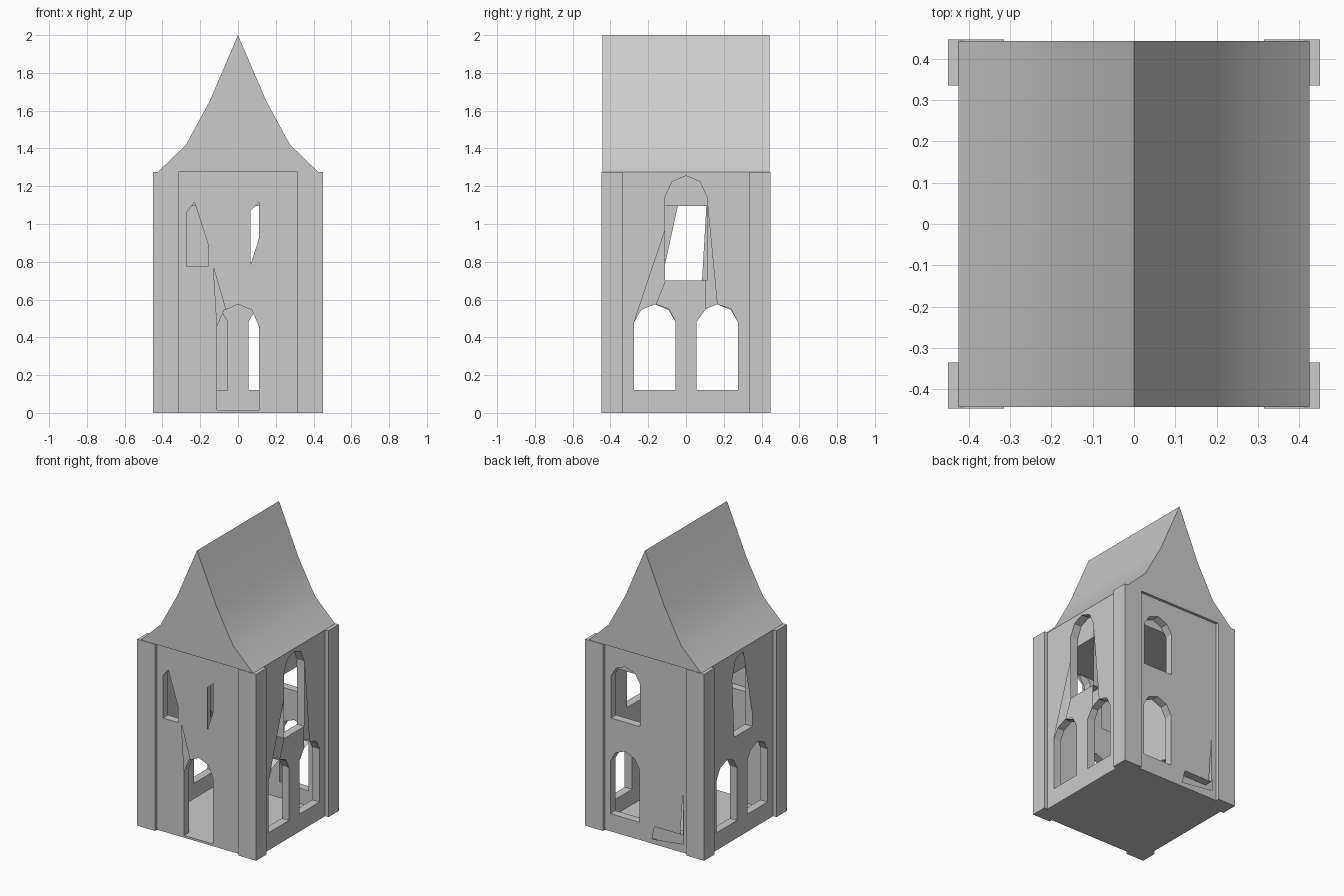
import bpy, bmesh
from mathutils import Vector
from mathutils.geometry import tessellate_polygon

if "Cube" in bpy.data.objects:
    bpy.data.objects.remove(bpy.data.objects["Cube"])

W, IN = 0.425, 0.37          # outer and inner wall planes
EAVE, CEIL, FLOOR = 1.275, 1.095, 0.015


def finish(name, bm, smooth=False):
    me = bpy.data.meshes.new(name)
    bm.to_mesh(me)
    bm.free()
    ob = bpy.data.objects.new(name, me)
    bpy.context.collection.objects.link(ob)
    if smooth:
        bpy.ops.object.select_all(action='DESELECT')
        ob.select_set(True)
        bpy.context.view_layer.objects.active = ob
        bpy.ops.object.shade_smooth_by_angle(angle=0.6)
    return ob


def add_face(bm, pts, toward):
    f = bm.faces.new([bm.verts.new(p) for p in pts])
    f.normal_update()
    if f.normal.dot(toward) < 0:
        f.normal_flip()


def prism(name, profile, a, b, place, smooth=False):
    bm = bmesh.new()
    r0 = [bm.verts.new(place(p, q, a)) for p, q in profile]
    r1 = [bm.verts.new(place(p, q, b)) for p, q in profile]
    bm.faces.new(r0)
    bm.faces.new(r1)
    n = len(profile)
    for i in range(n):
        j = (i + 1) % n
        bm.faces.new((r0[i], r0[j], r1[j], r1[i]))
    bmesh.ops.recalc_face_normals(bm, faces=bm.faces)
    return finish(name, bm, smooth)


def arch(c, z0, spring, top):
    """Five-point arched opening, 0.22 wide."""
    return [(c - .11, z0), (c - .11, spring), (c - .073, top - .03), (c, top),
            (c + .073, top - .03), (c + .11, spring), (c + .11, z0)]


def clip(hole):
    """Cut an opening flat at ceiling height."""
    out = []
    for i, (u, z) in enumerate(hole):
        pu, pz = hole[i - 1]
        if (pz > CEIL - .001) != (z > CEIL - .001):
            t = (CEIL - .001 - pz) / (z - pz)
            out.append((pu + (u - pu) * t, CEIL - .001))
        if z <= CEIL - .001:
            out.append((u, z))
    return out


def wall(name, place, outer_holes, holes):
    out = (place(0, 0, W) - place(0, 0, 0)).normalized()
    bm = bmesh.new()
    # outer skin, then inner room face
    for dist, half, z0, hs, n in ((W, W, 0, outer_holes, out),
                                  (IN, IN, 0.005, [clip(h) for h in holes], -out)):
        loops = [[(-half, z0), (half, z0), (half, EAVE), (-half, EAVE)]] + hs
        flat = [p for l in loops for p in l]
        tris = tessellate_polygon([[Vector((u, z, 0)) for u, z in l] for l in loops])
        for t in tris:
            add_face(bm, [place(*flat[i], dist) for i in t], n)
    # window and door reveals
    for h in holes:
        mid = place(sum(p[0] for p in h) / len(h), sum(p[1] for p in h) / len(h), W)
        for i in range(len(h)):
            a, b = h[i - 1], h[i]
            add_face(bm, [place(*a, W), place(*b, W), place(*b, IN), place(*a, IN)],
                     mid - place(*a, W))
    finish(name, bm)


# Openings
door = arch(0, FLOOR, .46, .575)
low = [arch(c, .12, .48, .575) for c in (-.165, .165)]
upper_pair = [arch(c, .775, 1.065, 1.155) for c in (-.16, .16)]
upper_mid = arch(0, .70, 1.145, 1.255)

# Front wall
wall("front_wall", lambda u, z, d: Vector((u, -d, z)),
     [[(-.11, .015), (-.11, .45), (-.13, .77), (-.065, .545), (0, .575),
       (.073, .545), (.11, .46), (.11, .015)],
      [(-.27, .775), (-.27, 1.065), (-.23, 1.115), (-.155, .88), (-.155, .775)],
      [(.065, .78), (.065, 1.07), (.11, 1.115), (.11, .92)]],
     [door] + upper_pair)

# Back wall
wall("back_wall", lambda u, z, d: Vector((u, d, z)),
     [low[1], upper_pair[1],
      [(-.275, .42), (-.28, .06), (-.04, .03), (-.06, .12), (-.255, .12)]],
     low + upper_pair)

# Right wall
wall("right_wall", lambda u, z, d: Vector((d, u, z)),
     [[(-.275, .12), (-.275, .48), (-.11, .97), (-.11, 1.145), (-.073, 1.225),
       (0, 1.255), (.073, 1.225), (.11, 1.145), (.165, .575), (.24, .55),
       (.275, .48), (.275, .12), (.055, .12), (.055, .48), (.105, .55),
       (.105, .70), (-.11, .70), (-.16, .575), (-.09, .55), (-.055, .48),
       (-.055, .12)]],
     low + [upper_mid])

# Left wall
wall("left_wall", lambda u, z, d: Vector((-d, u, z)),
     low + [[(-.11, .70), (-.11, .79), (-.01, 1.25), (.073, 1.225), (.108, 1.1),
             (.085, .70)]],
     low + [upper_mid])

# Floor, ceiling and underside
for name, s, z, n in (("floor", IN, FLOOR, 1), ("ceiling", IN, CEIL, -1),
                      ("underside", W, 0, -1)):
    bm = bmesh.new()
    add_face(bm, [(-s, -s, z), (s, -s, z), (s, s, z), (-s, s, z)], Vector((0, 0, n)))
    finish(name, bm)

# Corner pillars
L = [(.315, W), (.315, .447), (.45, .447), (.45, .335), (W, .335), (W, W)]
for sx in (-1, 1):
    for sy in (-1, 1):
        prism("corner_pillar", L, 0, EAVE,
              lambda p, q, h: Vector((sx * p, sy * q, h)))

# Flared roof
half = [(.425, EAVE), (.275, 1.42), (.15, 1.65)]
roof = half + [(0, 2)] + [(-x, z) for x, z in reversed(half)]
prism("roof", roof, -.443, .443, lambda p, q, y: Vector((p, y, q)), smooth=True)
